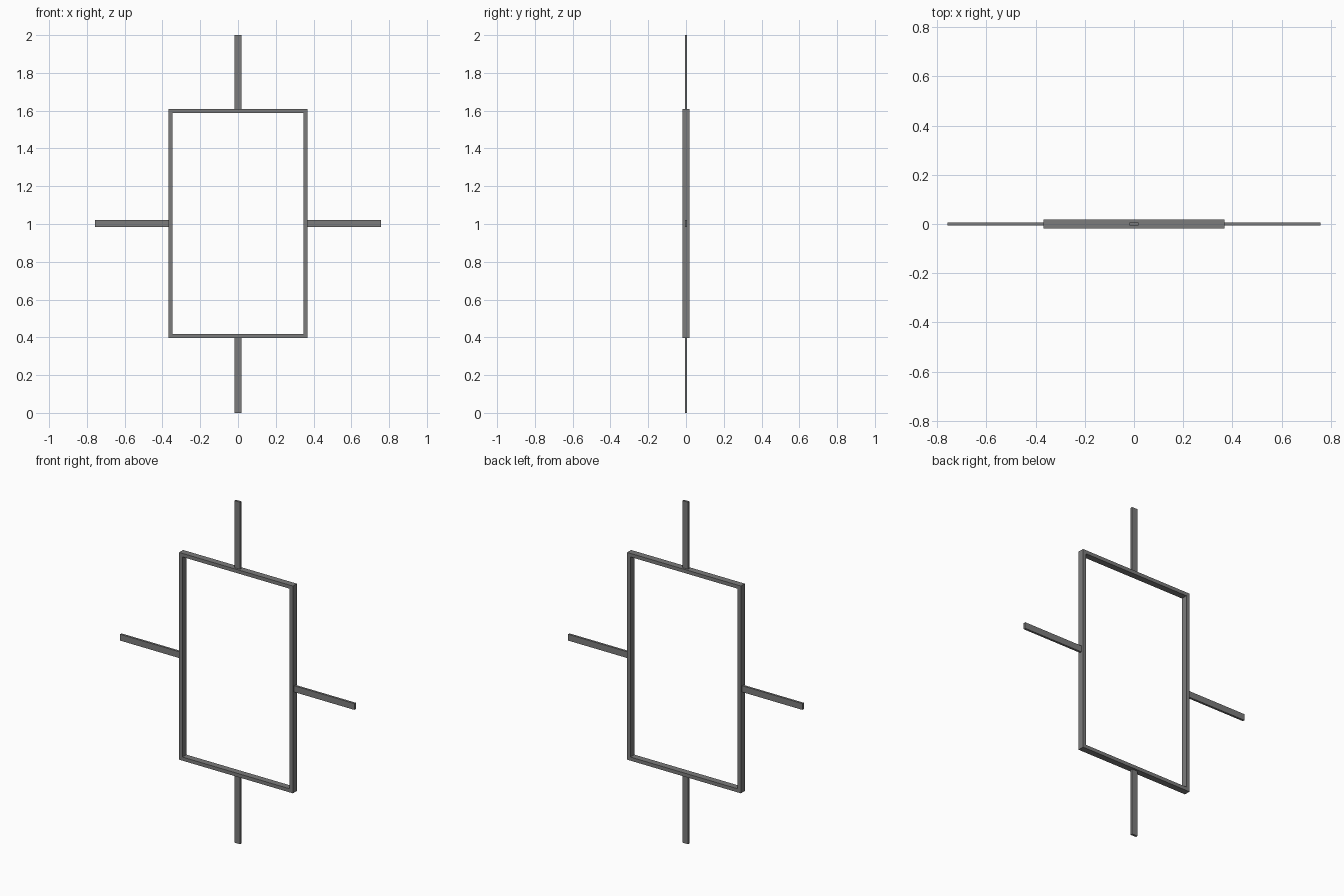
import bpy
import bmesh
from mathutils import Matrix, Vector

old = bpy.data.objects.get("Cube")
if old:
    bpy.data.objects.remove(old, do_unlink=True)

grey = bpy.data.materials.new("mid grey")
grey.use_nodes = True
colour = (0.2, 0.2, 0.2, 1)
grey.diffuse_color = colour
grey.node_tree.nodes["Principled BSDF"].inputs["Base Color"].default_value = colour

HALF_W, BOTTOM, TOP = 0.368, 0.396, 1.608   # outer frame
BAR, DEPTH = 0.021, 0.037                   # frame bar width and depth
ARM_W, ARM_T, REACH = 0.037, 0.013, 0.758   # arm section and side reach
MID = (BOTTOM + TOP) / 2


def finish(name, bm):
    bmesh.ops.recalc_face_normals(bm, faces=bm.faces)
    mesh = bpy.data.meshes.new(name)
    bm.to_mesh(mesh)
    bm.free()
    mesh.materials.append(grey)
    bpy.context.collection.objects.link(bpy.data.objects.new(name, mesh))


def box(name, low, high):
    low, high = Vector(low), Vector(high)
    bm = bmesh.new()
    bmesh.ops.create_cube(bm, size=1, matrix=Matrix.Translation((low + high) / 2)
                          @ Matrix.Diagonal((high - low).to_4d()))
    finish(name, bm)


# Rectangular frame: outer and inner loops at front and back, joined into a ring
bm = bmesh.new()
loops = []
for inset, y in ((0, -DEPTH / 2), (0, DEPTH / 2), (BAR, DEPTH / 2), (BAR, -DEPTH / 2)):
    w, h = HALF_W - inset, (TOP - BOTTOM) / 2 - inset
    loops.append([bm.verts.new((sx * w, y, MID + sz * h))
                  for sx, sz in ((-1, -1), (1, -1), (1, 1), (-1, 1))])
for i in range(4):
    a, b = loops[i], loops[(i + 1) % 4]
    for j in range(4):
        k = (j + 1) % 4
        bm.faces.new((a[j], a[k], b[k], b[j]))
finish("frame", bm)

# Flat arms at the middle of each side
w, t = ARM_W / 2, ARM_T / 2
box("upper_arm", (-w, -t, TOP), (w, t, 2))
box("lower_arm", (-w, -t, 0), (w, t, BOTTOM))
box("left_arm", (HALF_W, -t, MID - w), (REACH, t, MID + w))
box("right_arm", (-REACH, -t, MID - w), (-HALF_W, t, MID + w))
